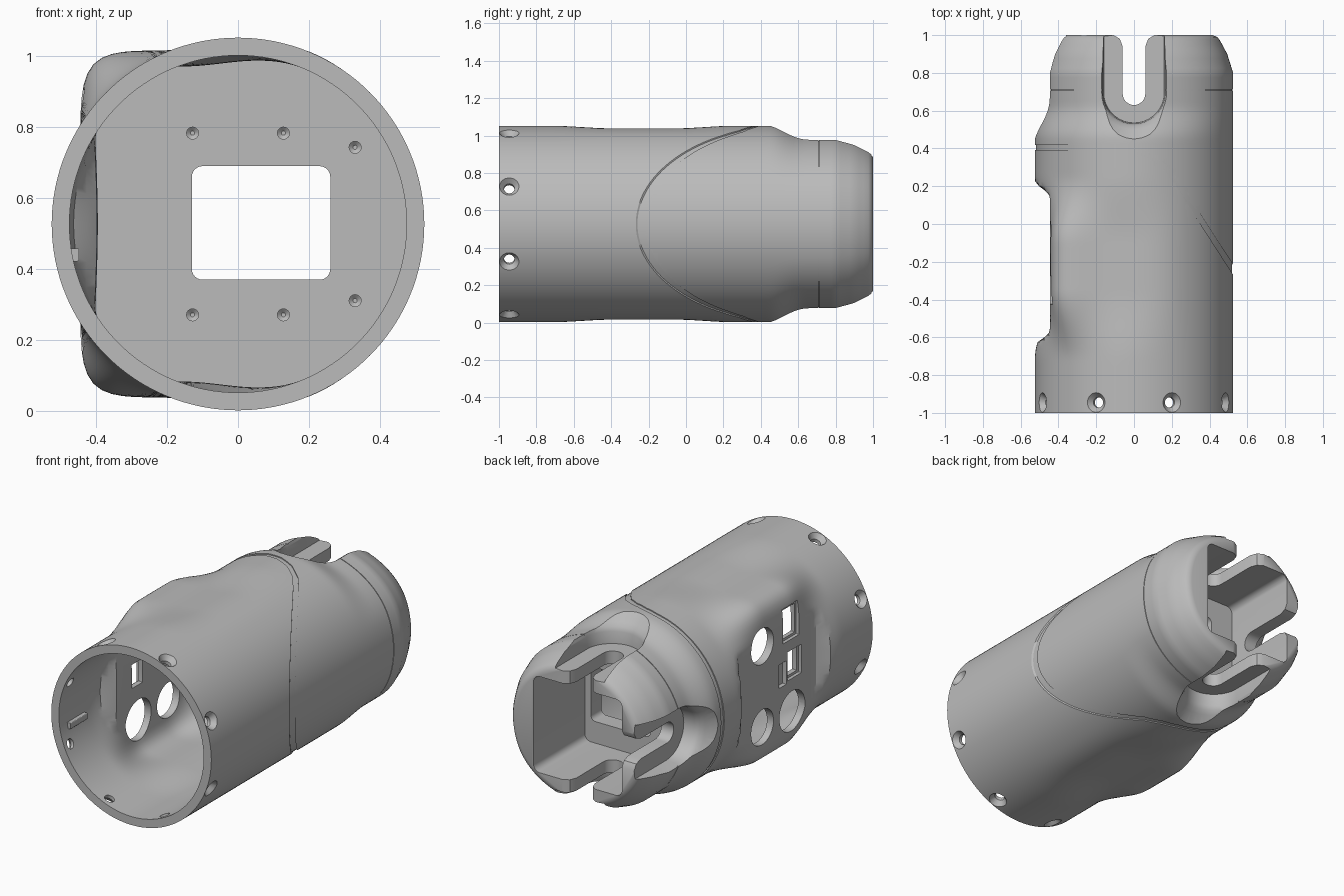
import bpy, bmesh, math
from mathutils import Matrix, Vector

cube = bpy.data.objects.get("Cube")
if cube:
    bpy.data.objects.remove(cube)

CZ = 0.527          # height of the tube axis
R = 0.525           # outer radius
SEG = 128

grey = bpy.data.materials.new("plain_grey")
grey.use_nodes = True
grey.diffuse_color = (0.5, 0.5, 0.5, 1)
grey.node_tree.nodes["Principled BSDF"].inputs["Base Color"].default_value = (0.5, 0.5, 0.5, 1)


def smooth(a, b, v):
    t = min(1, max(0, (v - a) / (b - a)))
    return t * t * (3 - 2 * t)


def mix(a, b, t):
    return a + (b - a) * t


def loft(name, rings, matrix=Matrix()):
    """Solid skinned through equal-sized rings, capped at both ends."""
    bm = bmesh.new()
    loops = [[bm.verts.new(matrix @ Vector(p)) for p in ring] for ring in rings]
    n = len(loops[0])
    for a, b in zip(loops, loops[1:]):
        for i in range(n):
            j = (i + 1) % n
            bm.faces.new((a[i], a[j], b[j], b[i]))
    bm.faces.new(loops[0])
    bm.faces.new(loops[-1])
    bmesh.ops.recalc_face_normals(bm, faces=bm.faces)
    mesh = bpy.data.meshes.new(name)
    bm.to_mesh(mesh)
    bm.free()
    mesh.materials.append(grey)
    ob = bpy.data.objects.new(name, mesh)
    bpy.context.collection.objects.link(ob)
    return ob


def cut(target, *cutters):
    """Subtract the cutters, then remove them."""
    for c in cutters:
        mod = target.modifiers.new("cut", "BOOLEAN")
        mod.operation, mod.solver, mod.object = "DIFFERENCE", "EXACT", c
    deps = bpy.context.evaluated_depsgraph_get()
    mesh = bpy.data.meshes.new_from_object(target.evaluated_get(deps))
    target.modifiers.clear()
    target.data = mesh
    for c in cutters:
        bpy.data.objects.remove(c)


def frame(origin, u, v, w):
    m = Matrix((u, v, w)).transposed().to_4x4()
    m.translation = origin
    return m


def circle(r, w, n=32):
    return [(r * math.cos(i * math.tau / n), r * math.sin(i * math.tau / n), w) for i in range(n)]


def rounded(hw, hh, r, w):
    pts = []
    for k, (sx, sy) in enumerate(((1, 1), (-1, 1), (-1, -1), (1, -1))):
        for i in range(7):
            a = math.radians(90 * k + 15 * i)
            pts.append((sx * (hw - r) + r * math.cos(a), sy * (hh - r) + r * math.sin(a), w))
    return pts


# Outer section: round tube, boxy flat-sided boss on -x, slimmer tapered nose
TAPER = [(0.8, 1), (0.9, 0.94), (0.97, 0.87), (0.99, 0.84), (1, 0.79)]


def taper(y):
    for (a, fa), (b, fb) in zip(TAPER, TAPER[1:]):
        if a <= y <= b:
            return mix(fa, fb, (y - a) / (b - a))
    return 1


def section(y, inset=0):
    ring = []
    boss = smooth(-0.72, -0.35, y) * (1 - smooth(-0.1, 0.26, y))
    flat = smooth(-0.68, -0.56, y) * (1 - smooth(0.14, 0.26, y))
    limit = mix(0.56, 0.445, flat)
    for i in range(SEG):
        a = i * math.tau / SEG
        c, s = math.cos(a), math.sin(a)
        deg = math.degrees(math.acos(max(-1, min(1, c))))
        box = (abs(c / 0.445) ** 8 + abs(s / 0.49) ** 8) ** -0.125
        r = mix(R, box, boss * smooth(55, 125, deg))
        r -= 0.048 * smooth(0.45, 0.63, y) * smooth(20, 80, deg)
        r *= taper(y)
        if c < -0.3:
            r = min(r, limit / -c)
        r -= inset
        ring.append((r * c, y, CZ + r * s))
    return ring


def stations(start, end, step=0.025):
    n = round((end - start) / step)
    return [mix(start, end, i / n) for i in range(n + 1)]


body = loft("tube_housing", [section(y) for y in stations(-1, 0.975) + [0.99, 1]])

# Open front cavity
cut(body, loft("cavity", [section(y, 0.05) for y in stations(-1.05, 0.42, 0.03)]))

# Shallow seam groove that bends diagonally across the tube, and the nose joint
path = [(-0.7, 0.405), (-0.09, 0.405), (0, 0.39), (0.09, 0.355),
        (0.17, 0.295), (0.23, 0.215), (0.52, -0.235), (0.7, -0.515)]


def groove(points, half):
    sides = []
    for i, p in enumerate(points):
        a, b = Vector(points[max(i - 1, 0)]), Vector(points[min(i + 1, len(points) - 1)])
        d = (b - a).normalized()
        sides.append((p[0] - d.y * half, p[1] + d.x * half, p[0] + d.y * half, p[1] - d.x * half))
    rings = [[(l, m, -0.2), (n, o, -0.2), (n, o, 1.3), (l, m, 1.3)] for l, m, n, o in sides]
    band = loft("groove", rings)
    core = loft("core", [section(y, 0.006) for y in stations(-0.9, 0.95)])
    cut(band, core)
    return band


cut(body, groove(path, 0.014), groove([(-0.7, 0.71), (0.7, 0.71)], 0.002))

# Nose pocket and the window through the bulkhead (u = x, v = z, w = y)
X, Y, Z = Vector((1, 0, 0)), Vector((0, 1, 0)), Vector((0, 0, 1))


def lengthwise(name, x, z, rings):
    return loft(name, rings, frame((x, 0, z), X, Z, Y))


cut(body, lengthwise("pocket", 0.01, CZ, [rounded(0.29, 0.285, 0.04, w) for w in (0.52, 1.1)]))
cut(body, lengthwise("window", 0.065, 0.53, [rounded(0.195, 0.16, 0.03, w) for w in (0.3, 0.6)]))

# Blind screw holes in the bulkhead
for x, dz in ((-0.128, 0.256), (0.128, 0.256), (0.33, 0.216)):
    for side in (-1, 1):
        cut(body, lengthwise("screw", x, CZ + side * dz,
                             [circle(0.017, 0.38, 16), circle(0.017, 0.46, 16), circle(0.006, 0.47, 16)]))


# U-shaped recesses with a narrower slot, on top, bottom and the -x side
def u_ring(hw, centre, w, lip=0):
    arc = [(hw * math.cos(math.radians(t)), centre + hw * math.sin(math.radians(t)), w)
           for t in range(180, 361, 10)]
    right = [(hw, 0.94, w), (hw + lip * 0.3, 0.98, w), (hw + lip, 1.001, w), (hw + lip, 1.2, w)]
    return [(-p[0], p[1], w) for p in reversed(right)] + arc + right


for out in (Z, -Z, -X):
    m = frame((0, 0, CZ), out.cross(Y) * -1, Y, out)
    cut(body, loft("recess", [u_ring(h, 0.695, w) for w, h in
                              ((0.36, 0.16), (0.43, 0.165), (0.455, 0.175), (0.475, 0.195), (0.55, 0.27))], m))
    cut(body, loft("slot", [u_ring(0.06, 0.69, w, 0.05) for w in (0.2, 0.5)], m))

# Countersunk fixing holes around the front rim
for k in range(8):
    a = math.radians(22.5 + 45 * k)
    out = Vector((math.cos(a), 0, math.sin(a)))
    m = frame((0, -0.945, CZ), out.cross(Y), Y, out)
    cut(body, loft("fixing", [circle(r, w) for r, w in ((0.028, 0.4), (0.028, 0.495), (0.052, 0.525), (0.052, 0.56))], m))


# Connector openings in the flat side panel (u = y, v = z, w = outward -x)
def panel(y, dz, rings):
    cut(body, loft("port", rings, frame((0, y, CZ + dz), Y, Z, -X)))


for y, dz, r in ((-0.08, 0.24, 0.105), (-0.08, -0.24, 0.105), (-0.36, -0.25, 0.12)):
    panel(y, dz, [circle(r, w, 48) for w in (0.33, 0.5)])
for y, dz, hw, hh in ((-0.35, 0.28, 0.075, 0.1), (-0.38, 0.03, 0.065, 0.085)):
    panel(y, dz, [rounded(hw - 0.015, hh - 0.015, 0.003, w) for w in (0.33, 0.5)])
    panel(y, dz, [rounded(hw, hh, 0.003, w) for w in (0.425, 0.5)])
panel(-0.27, 0, [rounded(0.035, 0.07, 0.003, w) for w in (0.42, 0.5)])

# Small locating key inside the rim
key = lengthwise("locating_key", -0.461, 0.44, [rounded(0.013, 0.018, 0.004, w) for w in (-0.93, -0.77)])

for ob in (body, key):
    bpy.ops.object.select_all(action="DESELECT")
    ob.select_set(True)
    bpy.context.view_layer.objects.active = ob
    bpy.ops.object.shade_smooth_by_angle(angle=math.radians(32))
